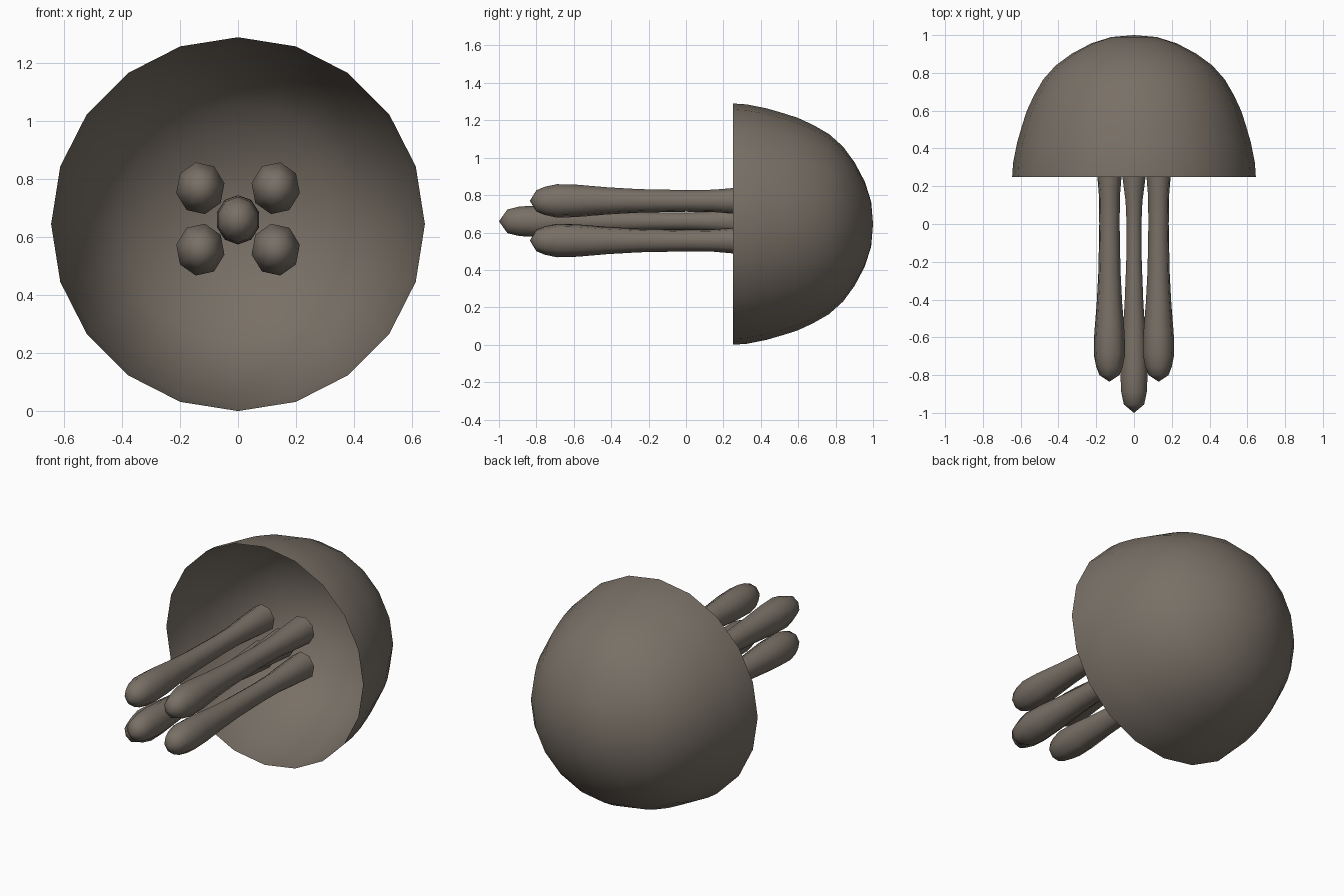
import bpy, bmesh, math

if "Cube" in bpy.data.objects:
    bpy.data.objects.remove(bpy.data.objects["Cube"])

mat = bpy.data.materials.new("warm grey brown")
mat.diffuse_color = (0.19, 0.162, 0.133, 1)
mat.use_nodes = True
mat.node_tree.nodes["Principled BSDF"].inputs["Base Color"].default_value = mat.diffuse_color


def lathe(name, profile, sides, cx=0, cz=0, sx=1, sz=1, offset=0, mx=1, mz=1):
    """Revolve (y, radius) pairs around the y axis; radius 0 makes a pole, other ends stay open."""
    bm = bmesh.new()
    rings = []
    for y, r in profile:
        if r == 0:
            rings.append([bm.verts.new((cx, y, cz))] * sides)
            continue
        angles = [math.radians(offset) + 2 * math.pi * i / sides for i in range(sides)]
        rings.append([bm.verts.new((cx + mx * sx * r * math.cos(a), y,
                                    cz + mz * sz * r * math.sin(a))) for a in angles])
    for a, b in zip(rings, rings[1:]):
        for i in range(sides):
            j = (i + 1) % sides
            loop = list(dict.fromkeys((a[i], a[j], b[j], b[i])))
            bm.faces.new(loop)
    bmesh.ops.recalc_face_normals(bm, faces=bm.faces)
    # outward facing on the open shells
    bm.normal_update()
    if sum(f.normal.x * (f.calc_center_median().x - cx)
           + f.normal.z * (f.calc_center_median().z - cz) for f in bm.faces) < 0:
        bmesh.ops.reverse_faces(bm, faces=bm.faces)
    mesh = bpy.data.meshes.new(name)
    bm.to_mesh(mesh)
    bm.free()
    mesh.materials.append(mat)
    for p in mesh.polygons:
        p.use_smooth = True
    obj = bpy.data.objects.new(name, mesh)
    bpy.context.collection.objects.link(obj)
    return obj


CZ = 0.645

# Open thin bell
bell = [(0.25, 0.645), (0.325, 0.64), (0.43, 0.619), (0.53, 0.59), (0.60, 0.567),
        (0.68, 0.53), (0.765, 0.481), (0.84, 0.414), (0.902, 0.329), (0.956, 0.227),
        (0.99, 0.12), (1.0, 0)]
lathe("bell", bell, 20, 0, CZ)

# Four outer arms, mirrored about both axes
arm = [(-0.835, 0), (-0.80, 0.058), (-0.755, 0.077), (-0.69, 0.091), (-0.58, 0.088),
       (-0.42, 0.074), (-0.25, 0.064), (0.0, 0.059), (0.15, 0.061), (0.25, 0.070), (0.42, 0.082)]
for mx in (-1, 1):
    for mz in (-1, 1):
        side = ("left", "right")[mx > 0] + ("_lower", "_upper")[mz > 0]
        lathe("arm_" + side, arm, 8, 0.13 * mx, 0.663 + 0.106 * mz,
              sx=0.93, offset=11, mx=-mx, mz=mz)

# Longer middle arm
middle = [(-1.0, 0), (-0.955, 0.063), (-0.89, 0.079), (-0.80, 0.084), (-0.65, 0.076),
          (-0.42, 0.058), (-0.2, 0.048), (0.0, 0.046), (0.12, 0.052), (0.25, 0.072), (0.42, 0.085)]
lathe("arm_middle", middle, 10, 0, 0.66, sx=0.9, offset=18)
